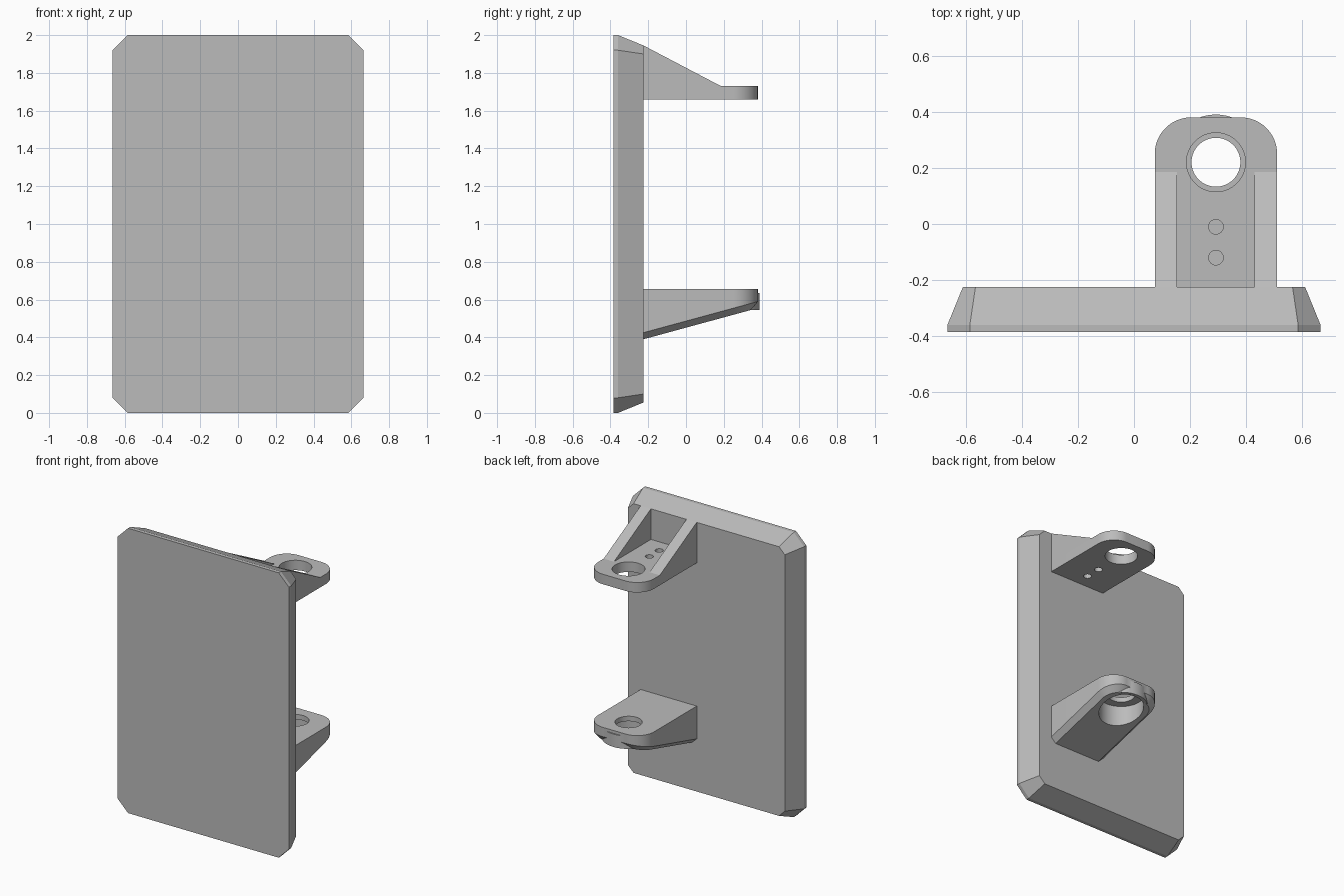
import bpy, bmesh, math

if "Cube" in bpy.data.objects:
    bpy.data.objects.remove(bpy.data.objects["Cube"], do_unlink=True)

grey = bpy.data.materials.new("plain grey")
grey.use_nodes = True
grey.diffuse_color = (0.5, 0.5, 0.5, 1)
grey.node_tree.nodes["Principled BSDF"].inputs["Base Color"].default_value = (0.5, 0.5, 0.5, 1)

FRONT, WALL, TIP = -0.385, -0.225, 0.38       # panel front, panel back, bracket end
CX, HALF, HOLE_Y = 0.292, 0.218, 0.22         # bracket centre, half width, pin position


def loft(name, rings):
    """Closed solid through rings that share a point count."""
    bm = bmesh.new()
    loops = [[bm.verts.new(p) for p in ring] for ring in rings]
    for a, b in zip(loops, loops[1:]):
        for i in range(len(a)):
            j = (i + 1) % len(a)
            bm.faces.new((a[i], a[j], b[j], b[i]))
    bm.faces.new(loops[0][::-1])
    bm.faces.new(loops[-1])
    bmesh.ops.recalc_face_normals(bm, faces=bm.faces)
    mesh = bpy.data.meshes.new(name)
    bm.to_mesh(mesh)
    bm.free()
    mesh.materials.append(grey)
    obj = bpy.data.objects.new(name, mesh)
    bpy.context.collection.objects.link(obj)
    return obj


def cylinder(name, y, radius, low, high):
    turn = [math.tau * i / 64 for i in range(64)]
    return loft(name, [[(CX + radius * math.cos(t), y + radius * math.sin(t), z)
                        for t in turn] for z in (low, high)])


def combine(obj, tool, operation):
    mod = obj.modifiers.new(operation.lower(), "BOOLEAN")
    mod.operation, mod.object, mod.solver = operation, tool, "EXACT"
    bpy.context.view_layer.objects.active = obj
    bpy.ops.object.modifier_apply(modifier=mod.name)
    bpy.data.objects.remove(tool, do_unlink=True)


def smooth(obj):
    bpy.ops.object.select_all(action="DESELECT")
    obj.select_set(True)
    bpy.context.view_layer.objects.active = obj
    bpy.ops.object.shade_smooth_by_angle(angle=math.radians(25))


def octagon(inset, cut, y):
    w, h = 0.665 - inset, 1 - inset
    corners = [(w, h - cut), (w - cut, h), (cut - w, h), (-w, h - cut),
               (-w, cut - h), (cut - w, -h), (w - cut, -h), (w, cut - h)]
    return [(x, y, 1 + z) for x, z in corners]


def tongue(inset, height):
    """Bracket outline with a rounded end; height gives z from y."""
    w, r = HALF - inset, 0.13 - inset
    arc = [(w - r + r * math.cos(t), TIP - 0.13 + r * math.sin(t))
           for t in (math.pi / 2 * i / 16 for i in range(17))]
    side = [(w, WALL)] + arc
    points = side + [(-x, y) for x, y in reversed(side)]
    return [(CX + x, y, height(y)) for x, y in points]


# Panel with cut corners and a sloping back rim
loft("panel", [octagon(0, 0.08, FRONT), octagon(0, 0.08, -0.36), octagon(0.055, 0.045, WALL)])

# Upper bracket: flat tongue with pin hole and two screw holes
upper = loft("upper_bracket", [tongue(0, lambda y: 1.66), tongue(0, lambda y: 1.73)])
for y, radius in ((HOLE_Y, 0.105), (-0.01, 0.026), (-0.12, 0.026)):
    combine(upper, cylinder("cutter", y, radius, 1.5, 1.9), "DIFFERENCE")
smooth(upper)

# Sloping ribs along both sides of the upper bracket
profile = [(WALL, 1.73), (0.185, 1.73), (WALL, 1.945)]
for name, side in (("left_rib", 1), ("right_rib", -1)):
    loft(name, [[(CX + side * x, y, z) for y, z in profile] for x in (HALF - 0.08, HALF)])


# Lower bracket: wedge with bevelled underside
def slope(y):
    return 0.39 + 0.272 * (y - WALL)


lower = loft("lower_bracket", [tongue(0.037, slope), tongue(0, lambda y: slope(y) + 0.035),
                               tongue(0, lambda y: 0.655)])
# Round socket under the pin hole
combine(lower, cylinder("boss", HOLE_Y, 0.17, 0.545, 0.635), "UNION")
combine(lower, cylinder("cutter", HOLE_Y, 0.145, 0.2, 0.62), "DIFFERENCE")
combine(lower, cylinder("cutter", HOLE_Y, 0.087, 0.5, 0.8), "DIFFERENCE")
smooth(lower)
